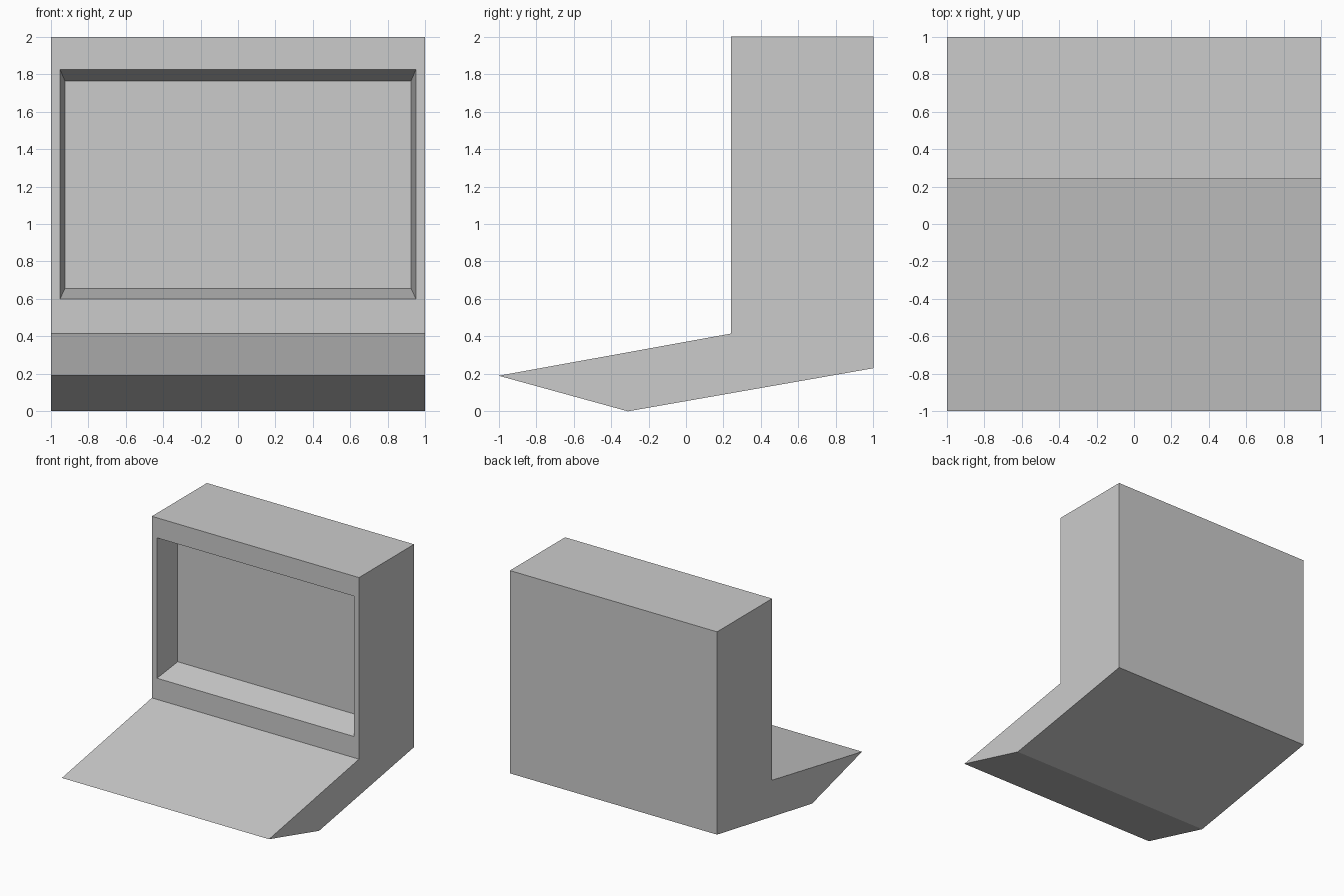
import bpy
import bmesh

if "Cube" in bpy.data.objects:
    bpy.data.objects.remove(bpy.data.objects["Cube"], do_unlink=True)

# Plain grey casing colour
GREY = (0.6, 0.6, 0.6, 1.0)
casing = bpy.data.materials.new("casing_grey")
casing.use_nodes = True
casing.diffuse_color = GREY
casing.node_tree.nodes["Principled BSDF"].inputs["Base Color"].default_value = GREY

FRONT_Y = 0.24
RECESS_DEPTH = 0.25

# Side outline (y, z): wedge-shaped desk in front, upright cabinet behind
OUTLINE = [(-1, 0.19), (-0.31, 0), (1, 0.23), (1, 2), (FRONT_Y, 2), (FRONT_Y, 0.415)]


def inset_to(bm, face, half_x, z_low, z_high, y):
    """Inset a front face and fit the inner face to a rectangle at depth y."""
    mid_z = face.calc_center_median().z
    bmesh.ops.inset_region(bm, faces=[face], thickness=0.02)
    for v in face.verts:
        v.co = (half_x if v.co.x > 0 else -half_x, y,
                z_high if v.co.z > mid_z else z_low)


bm = bmesh.new()

# Casing: the outline swept across the full width
side = bm.faces.new([bm.verts.new((-1, y, z)) for y, z in OUTLINE])
swept = bmesh.ops.extrude_face_region(bm, geom=[side])
bmesh.ops.translate(bm, vec=(2, 0, 0),
                    verts=[g for g in swept["geom"] if isinstance(g, bmesh.types.BMVert)])
bmesh.ops.recalc_face_normals(bm, faces=bm.faces[:])

# Screen recess: opening in the cabinet front, walls tapering to the back panel
screen = next(f for f in bm.faces if all(abs(v.co.y - FRONT_Y) < 1e-4 for v in f.verts))
inset_to(bm, screen, 0.95, 0.6, 1.825, FRONT_Y)
inset_to(bm, screen, 0.925, 0.655, 1.765, FRONT_Y + RECESS_DEPTH)
bmesh.ops.recalc_face_normals(bm, faces=bm.faces[:])

mesh = bpy.data.meshes.new("console_casing")
bm.to_mesh(mesh)
bm.free()
mesh.materials.append(casing)
bpy.context.collection.objects.link(bpy.data.objects.new("console_casing", mesh))
